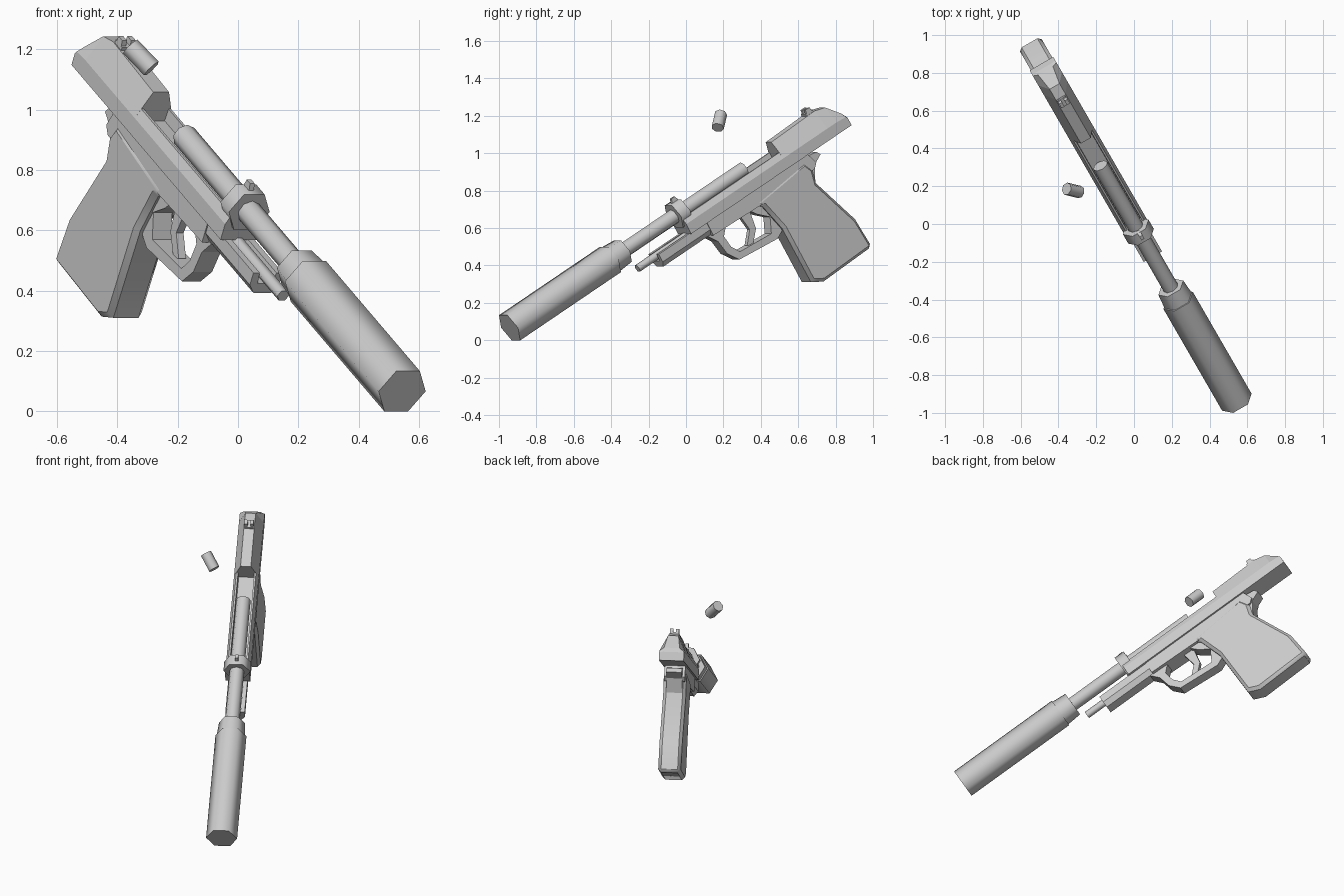
import bpy, bmesh, math
from mathutils import Vector, Matrix

if "Cube" in bpy.data.objects:
    bpy.data.objects.remove(bpy.data.objects["Cube"])

# Gun frame: a = backward along the bore, s = sideways, u = up from the bore line
YAW, PITCH = math.radians(30), math.radians(30.4)
back = Vector((-math.sin(YAW), math.cos(YAW), 0))
SIDE = Vector((math.cos(YAW), math.sin(YAW), 0))
Z = Vector((0, 0, 1))
AX = back * math.cos(PITCH) + Z * math.sin(PITCH)
UP = Z * math.cos(PITCH) - back * math.sin(PITCH)
BORE = 0.608


def loft(name, sections, smooth=0, bevel=0):
    """Skin a list of equal-length (a, s, u) sections and cap both ends."""
    bm = bmesh.new()
    rings = [[bm.verts.new(AX * a + SIDE * s + UP * u) for a, s, u in sec] for sec in sections]
    for r0, r1 in zip(rings, rings[1:]):
        n = len(r0)
        for i in range(n):
            j = (i + 1) % n
            bm.faces.new((r0[i], r0[j], r1[j], r1[i]))
    bm.faces.new(rings[0])
    bm.faces.new(rings[-1][::-1])
    bmesh.ops.recalc_face_normals(bm, faces=bm.faces)
    me = bpy.data.meshes.new(name)
    bm.to_mesh(me)
    bm.free()
    ob = bpy.data.objects.new(name, me)
    bpy.context.collection.objects.link(ob)
    if bevel:
        m = ob.modifiers.new("edge_bevel", 'BEVEL')
        m.width, m.segments = bevel, 1
        m.limit_method, m.angle_limit = 'ANGLE', math.radians(75)
    if smooth:
        bpy.ops.object.select_all(action='DESELECT')
        ob.select_set(True)
        bpy.context.view_layer.objects.active = ob
        bpy.ops.object.shade_smooth_by_angle(angle=math.radians(smooth))
    return ob


def plate(name, profile, half, mid=0, **kw):
    """Side profile of (a, u) points given a thickness."""
    return loft(name, [[(a, mid + s, u) for a, u in profile] for s in (-half, half)], **kw)


def mirrored(half):
    """Complete a cross-section of (s, u) points across s = 0."""
    return half + [(-s, u) for s, u in reversed(half)]


def run(name, half, a0, a1):
    """Extrude a mirrored cross-section along the bore."""
    return loft(name, [[(a, s, u) for s, u in mirrored(half)] for a in (a0, a1)])


def tube(name, rings, n=6, u=BORE):
    """Faceted tube along the bore from (a, radius) rings."""
    ang = [2 * math.pi * i / n for i in range(n)]
    return loft(name, [[(a, r * math.cos(t), u + r * math.sin(t)) for t in ang]
                       for a, r in rings], smooth=62)


# Suppressor and barrel
tube("suppressor_body", [(-0.906, 0.09), (-0.185, 0.09)])
tube("suppressor_collar", [(-0.19, 0.083), (-0.095, 0.076)])
tube("barrel", [(-0.12, 0.042), (0.77, 0.042)], n=8)
tube("barrel_bushing", [(0.27, 0.078), (0.335, 0.078)])
tube("recoil_rod", [(-0.065, 0.022), (0.32, 0.022)], u=0.482)

# Slide: open channel in front, solid faceted block behind
run("slide_rails", [(0.045, 0.545), (0.047, 0.59), (0.057, 0.59), (0.072, 0.555), (0.072, 0.495)][::1],
    0.28, 0.99)
rear = [(0.975, 0.030, 0.655, 0.555), (1.29, 0.030, 0.664, 0.555),
        (1.355, 0.030, 0.647, 0.555), (1.420, 0.045, 0.570, 0.550), (1.427, 0.050, 0.545, 0.540)]
loft("slide_block", [[(a, s, u) for s, u in mirrored([(w, top), (0.072, mid), (0.072, 0.495)])]
                     for a, w, top, mid in rear])

# Sights
plate("front_sight", [(0.29, 0.66), (0.30, 0.70), (0.325, 0.70), (0.34, 0.66)], 0.009)
plate("rear_sight_base", [(1.235, 0.64), (1.235, 0.675), (1.285, 0.675), (1.285, 0.64)], 0.026)
for side in (-1, 1):
    plate("rear_sight_post", [(1.24, 0.66), (1.245, 0.695), (1.275, 0.695), (1.28, 0.66)],
          0.009, mid=side * 0.017)

# Frame: front trough, main body, grip
run("frame_trough", [(0.028, 0.455), (0.032, 0.497), (0.056, 0.497), (0.056, 0.450), (0.034, 0.420)],
    0.06, 0.46)
plate("frame_body", [(0.40, 0.497), (0.40, 0.415), (0.76, 0.405), (1.12, 0.405), (1.145, 0.43),
                     (1.12, 0.497)], 0.06)
plate("grip", [(0.70, 0.43), (0.745, 0.39), (0.79, 0.23), (0.798, -0.109), (0.867, -0.145),
               (1.217, -0.134), (1.203, 0.044), (1.092, 0.333), (1.11, 0.41), (1.08, 0.47)],
      0.066, bevel=0.018, smooth=35)
plate("grip_tang", [(1.06, 0.36), (1.06, 0.49), (1.18, 0.475), (1.197, 0.45), (1.138, 0.42),
                    (1.095, 0.34)], 0.045)

# Trigger guard (closed strip) and trigger
plate("trigger_guard", [(0.38, 0.42), (0.42, 0.365), (0.436, 0.28), (0.485, 0.215), (0.745, 0.192),
                        (0.80, 0.22), (0.80, 0.32), (0.765, 0.32), (0.725, 0.235), (0.51, 0.25),
                        (0.475, 0.30), (0.465, 0.37), (0.51, 0.42)], 0.036)
plate("trigger", [(0.615, 0.42), (0.632, 0.315), (0.575, 0.250), (0.605, 0.232), (0.668, 0.30),
                  (0.685, 0.42)], 0.014)
plate("trigger_web", [(0.66, 0.42), (0.70, 0.37), (0.77, 0.31), (0.80, 0.42)], 0.04)

# Ejected casing hanging in the air
p0, p1 = Vector((-0.357, 0.186, 1.209)), Vector((-0.287, 0.169, 1.136))
bpy.ops.mesh.primitive_cylinder_add(vertices=7, radius=0.034, depth=(p1 - p0).length,
                                    location=(p0 + p1) / 2,
                                    rotation=(p1 - p0).to_track_quat('Z', 'Y').to_euler())
bpy.context.object.name = "spent_casing"
bpy.ops.object.shade_smooth_by_angle(angle=math.radians(62))
